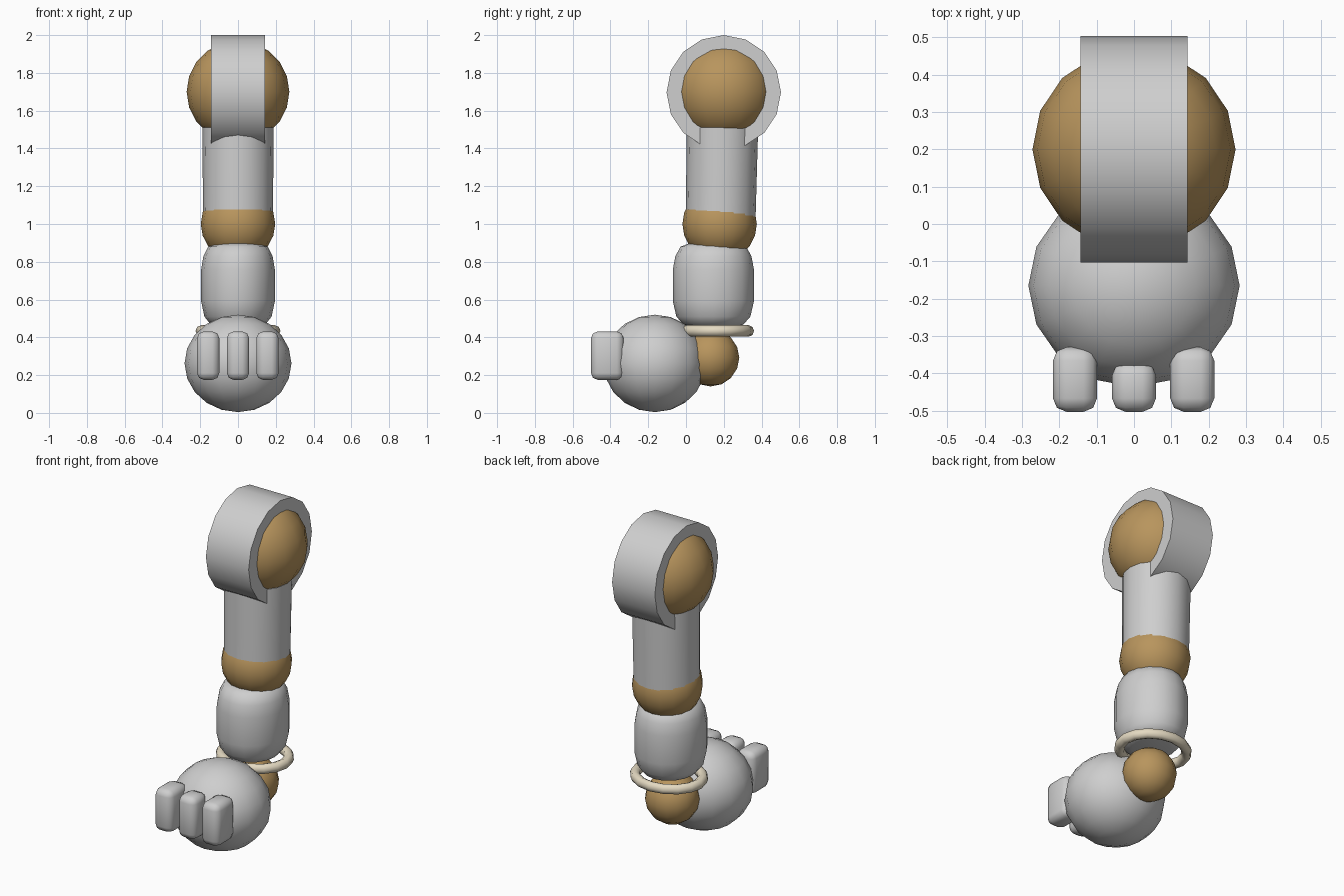
import bpy, bmesh, math
from mathutils import Matrix, Vector

if "Cube" in bpy.data.objects:
    bpy.data.objects.remove(bpy.data.objects["Cube"])


def material(name, rgb):
    m = bpy.data.materials.new(name)
    m.diffuse_color = (*rgb, 1)
    m.use_nodes = True
    m.node_tree.nodes["Principled BSDF"].inputs["Base Color"].default_value = m.diffuse_color
    return m


GREY = material("light_grey", (0.62, 0.62, 0.62))
BROWN = material("tan_brown", (0.48, 0.30, 0.11))
CREAM = material("cream", (0.78, 0.70, 0.54))


def finish(name, mat, angle=40):
    ob = bpy.context.object
    ob.name = name
    ob.data.materials.append(mat)
    bpy.ops.object.transform_apply(location=False, rotation=True, scale=True)
    bpy.ops.object.shade_smooth_by_angle(angle=math.radians(angle))
    return ob


def ball(name, mat, loc, radii, rings=10):
    bpy.ops.mesh.primitive_uv_sphere_add(segments=16, ring_count=rings, radius=1, location=loc)
    bpy.context.object.scale = radii
    return finish(name, mat, 60)


def lathe(name, mat, profile, sides=16, stretch=1.0):
    """Closed stack of rings; profile rows are (radius, y centre, z)."""
    bm = bmesh.new()
    rings = []
    for r, cy, z in profile:
        rings.append([bm.verts.new((r * math.cos(a), cy + stretch * r * math.sin(a), z))
                      for a in (2 * math.pi * i / sides for i in range(sides))])
    for lo, hi in zip(rings, rings[1:]):
        for i in range(sides):
            j = (i + 1) % sides
            bm.faces.new((lo[i], lo[j], hi[j], hi[i]))
    bm.faces.new(rings[0][::-1])
    bm.faces.new(rings[-1])
    me = bpy.data.meshes.new(name)
    bm.to_mesh(me)
    bm.free()
    ob = bpy.data.objects.new(name, me)
    bpy.context.collection.objects.link(ob)
    bpy.ops.object.select_all(action='DESELECT')
    ob.select_set(True)
    bpy.context.view_layer.objects.active = ob
    return finish(name, mat, 60)


# Shoulder: sideways drum with a ball joint showing at both ends
bpy.ops.mesh.primitive_cylinder_add(vertices=16, radius=0.303, depth=0.286,
                                    location=(0, 0.2, 1.697), rotation=(0, math.pi / 2, 0))
finish("shoulder_drum", GREY)
ball("shoulder_ball", BROWN, (0, 0.2, 1.7), (0.272, 0.27, 0.27))

# Upper arm, leaning very slightly, and elbow joint
lathe("upper_arm", GREY, [(0.184, 0.182, 0.95), (0.189, 0.193, 1.51)])
ball("elbow_ball", BROWN, (0, 0.178, 1.0), (0.197, 0.197, 0.197))

# Forearm with rounded ends
lathe("forearm", GREY, [(0.10, 0.145, 0.455), (0.145, 0.145, 0.468), (0.178, 0.145, 0.51),
                        (0.195, 0.145, 0.59), (0.195, 0.145, 0.76), (0.183, 0.145, 0.83),
                        (0.158, 0.145, 0.88), (0.12, 0.145, 0.896)], stretch=1.1)

# Wrist ring and wrist joint
bpy.ops.mesh.primitive_torus_add(major_segments=16, minor_segments=8, major_radius=0.195,
                                 minor_radius=0.03, location=(0, 0.162, 0.434))
bpy.context.object.scale = (1, 0.88, 1)
finish("wrist_ring", CREAM, 60)
ball("wrist_ball", BROWN, (0, 0.13, 0.292), (0.152, 0.152, 0.152), 8)

# Hand
ball("hand", GREY, (0, -0.165, 0.262), (0.283, 0.272, 0.258))

# Three stubby fingers
for name, x, y0 in (("left_finger", -0.158, -0.33), ("middle_finger", 0, -0.37),
                    ("right_finger", 0.156, -0.33)):
    bpy.ops.mesh.primitive_cube_add(size=1, location=(x, (y0 - 0.503) / 2, 0.303))
    ob = bpy.context.object
    ob.scale = (0.118, y0 + 0.503, 0.256)
    bpy.ops.object.transform_apply(location=False, rotation=False, scale=True)
    bev = ob.modifiers.new("rounding", 'BEVEL')
    bev.width, bev.segments = 0.036, 2
    bpy.ops.object.modifier_apply(modifier=bev.name)
    finish(name, GREY, 60)
